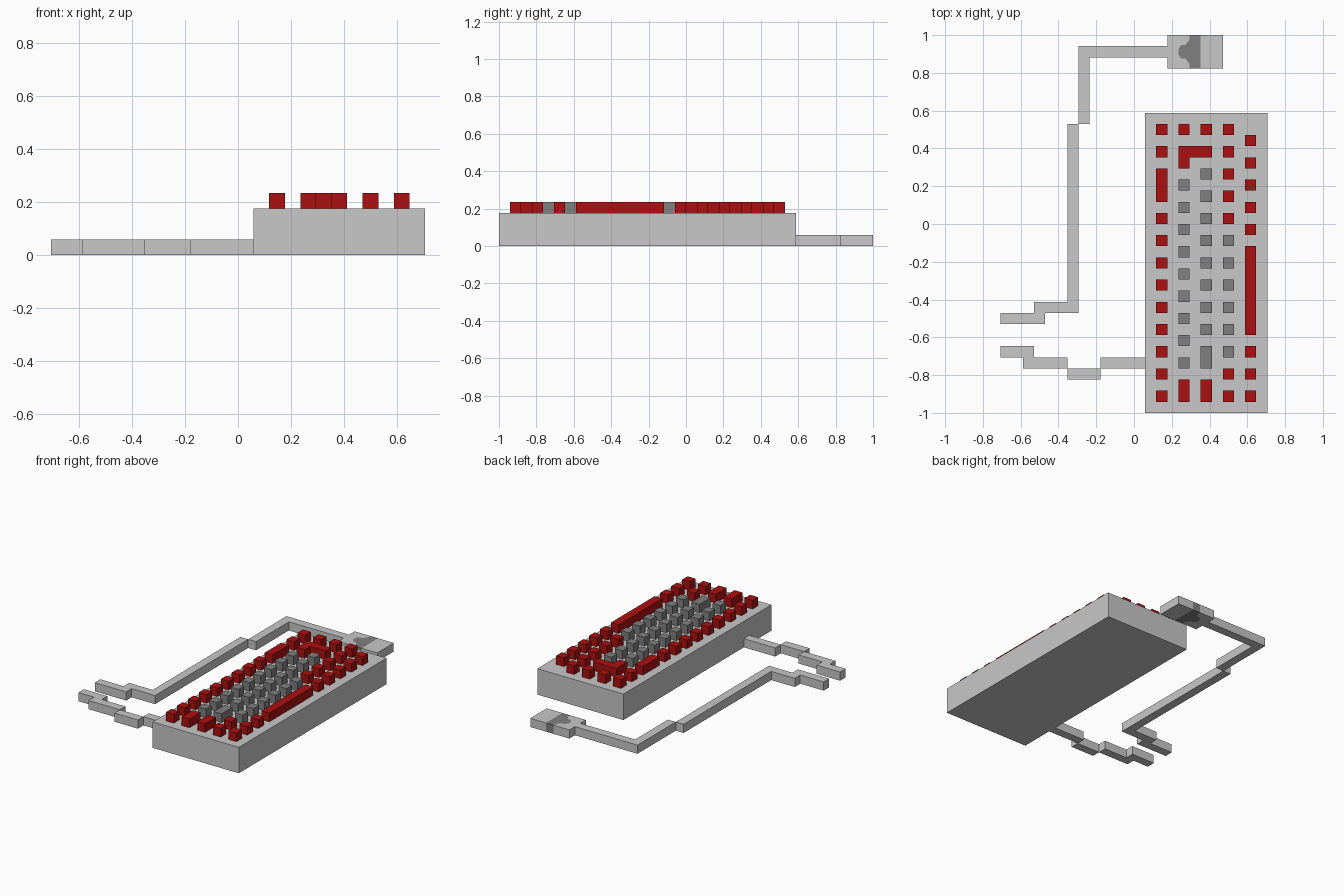
import bpy, bmesh

if "Cube" in bpy.data.objects:
    bpy.data.objects.remove(bpy.data.objects["Cube"])

U = 1 / 17  # everything sits on a grid of this size


def material(name, colour):
    m = bpy.data.materials.new(name)
    m.diffuse_color = (*colour, 1)
    m.use_nodes = True
    m.node_tree.nodes["Principled BSDF"].inputs["Base Color"].default_value = m.diffuse_color
    return m


LIGHT = material("light grey", (0.58, 0.58, 0.58))
GREY = material("mid grey", (0.216, 0.216, 0.216))
RED = material("red", (0.41, 0.005, 0.005))


def prism(name, outline, z0, z1, mat):
    """Extrude a flat outline (grid units) from z0 to z1."""
    bm = bmesh.new()
    face = bm.faces.new([bm.verts.new((x * U, y * U, z0 * U)) for x, y in outline])
    top = bmesh.ops.extrude_face_region(bm, geom=[face])["geom"]
    bmesh.ops.translate(bm, vec=(0, 0, (z1 - z0) * U),
                        verts=[v for v in top if isinstance(v, bmesh.types.BMVert)])
    bmesh.ops.recalc_face_normals(bm, faces=bm.faces)
    mesh = bpy.data.meshes.new(name)
    bm.to_mesh(mesh)
    bm.free()
    mesh.materials.append(mat)
    obj = bpy.data.objects.new(name, mesh)
    bpy.context.collection.objects.link(obj)
    return obj


def rect(x0, y0, x1, y1):
    return [(x0, y0), (x1, y0), (x1, y1), (x0, y1)]


def keys(x, starts, mat, length=1):
    for y in starts:
        prism("key", rect(x, y, x + 1, y + length), 3, 4, mat)


# Keyboard case
prism("case", rect(1, -17, 12, 10), 0, 3, LIGHT)

# Red keys
keys(2, [8, 6, *range(-16, 1, 2)], RED)
keys(2, [2], RED, 3)
for x in (4, 6):
    keys(x, [8], RED)
    keys(x, [-16], RED, 2)
keys(8, [8, 6, 4, 2, 0, -14, -16], RED)
keys(10, [7, 5, 3, 1, -1, -12, -14, -16], RED)
prism("space_bar", rect(10, -10, 11, -2), 3, 4, RED)
prism("enter_key", [(4, 5), (5, 5), (5, 6), (7, 6), (7, 7), (4, 7)], 3, 4, RED)

# Grey keys
keys(4, range(-13, 4, 2), GREY)
keys(6, range(-10, 5, 2), GREY)
keys(6, [-13], GREY, 2)
keys(8, range(-12, -1, 2), GREY)

# Cable half leaving the case
prism("cable_case_end", rect(-3, -13, 1, -12), 0, 1, LIGHT)
prism("cable_case_bend", rect(-6, -14, -3, -13), 0, 1, LIGHT)
prism("cable_case_tail", [(-12, -12), (-10, -12), (-10, -13), (-6, -13),
                          (-6, -12), (-9, -12), (-9, -11), (-12, -11)], 0, 1, LIGHT)

# Cable half leading to the plug
prism("cable_long_run", [(-12, -9), (-8, -9), (-8, -8), (-5, -8), (-5, 9),
                         (-6, 9), (-6, -7), (-9, -7), (-9, -8), (-12, -8)], 0, 1, LIGHT)
prism("cable_plug_end", [(-5, 9), (-4, 9), (-4, 15), (3, 15), (3, 16), (-5, 16)],
      0, 1, LIGHT)

# Plug: light body and tip with a dark band that bulges towards the cable
bulge = [(5, 14.4), (4.6, 14.9), (4.25, 14.9), (4, 15.25),
         (4, 15.75), (4.25, 16.1), (4.6, 16.1), (5, 16.6)]
prism("plug_body", [(3, 14), (5, 14), *bulge, (5, 17), (3, 17)], 0, 1, LIGHT)
prism("plug_band", [(6, 17), (6, 14), (5, 14), *bulge, (5, 17)], 0, 1, GREY)
prism("plug_tip", rect(6, 14, 8, 17), 0, 1, LIGHT)
